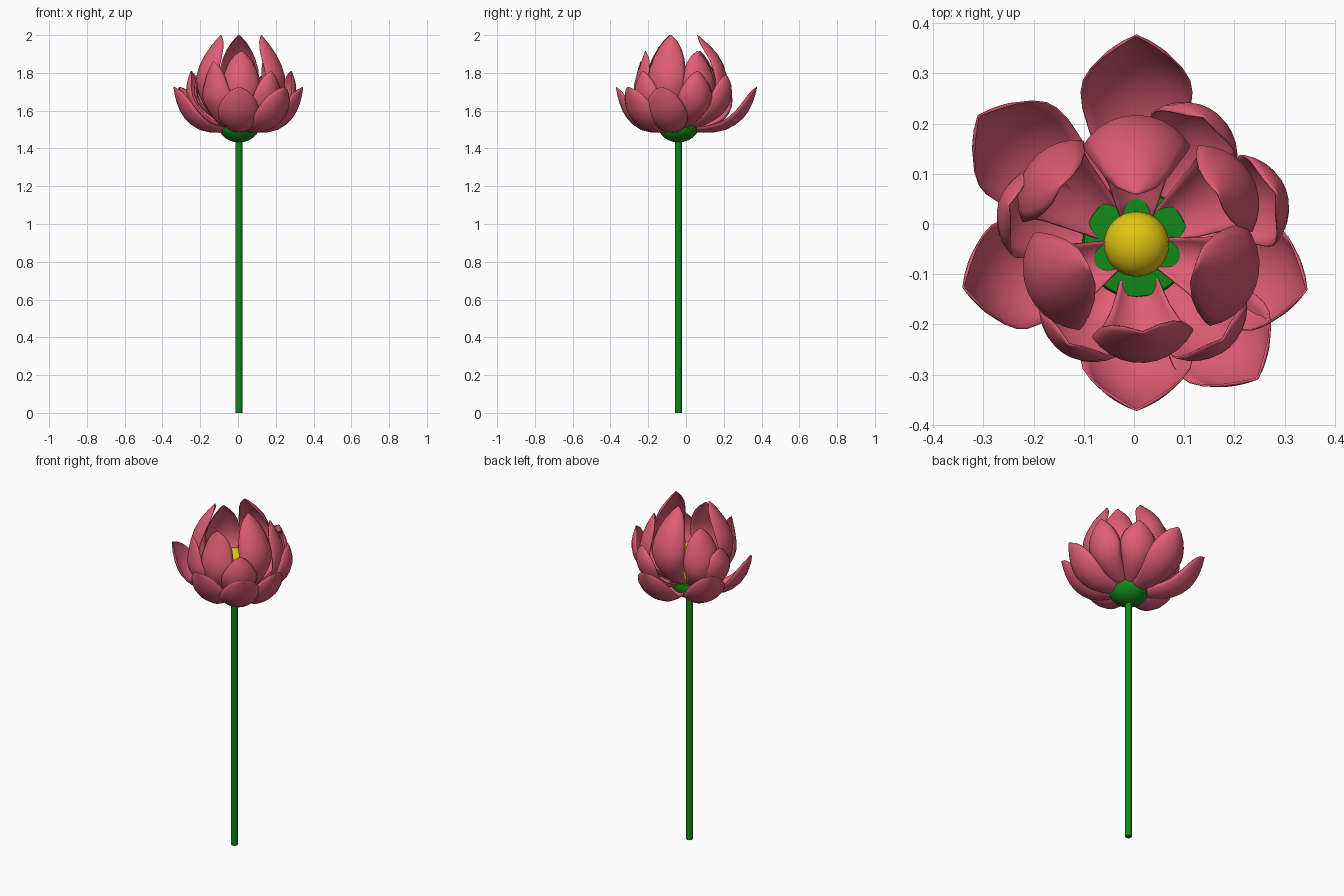
import bpy, bmesh
from math import sin, cos, pi, radians
from mathutils import Vector

if "Cube" in bpy.data.objects:
    bpy.data.objects.remove(bpy.data.objects["Cube"])

CX, CY = 0.005, -0.04   # flower axis


def material(name, rgb):
    m = bpy.data.materials.new(name)
    m.diffuse_color = (*rgb, 1)
    m.use_nodes = True
    m.node_tree.nodes["Principled BSDF"].inputs["Base Color"].default_value = m.diffuse_color
    return m


PINK = material("petal_pink", (0.74, 0.11, 0.18))
GREEN = material("stem_green", (0.006, 0.25, 0.01))
YELLOW = material("pod_yellow", (0.75, 0.56, 0.006))


def finish(name, bm, mat, angle=40):
    bmesh.ops.recalc_face_normals(bm, faces=bm.faces)
    me = bpy.data.meshes.new(name)
    bm.to_mesh(me)
    bm.free()
    ob = bpy.data.objects.new(name, me)
    bpy.context.collection.objects.link(ob)
    me.materials.append(mat)
    bpy.ops.object.select_all(action='DESELECT')
    ob.select_set(True)
    bpy.context.view_layer.objects.active = ob
    bpy.ops.object.shade_smooth_by_angle(angle=radians(angle))
    return ob


def lathe(name, profile, mat, sides=32):
    bm = bmesh.new()
    vs = [bm.verts.new((CX + r, CY, z)) for r, z in profile]
    edges = [bm.edges.new(p) for p in zip(vs, vs[1:])]
    bmesh.ops.spin(bm, geom=vs + edges, cent=(CX, CY, 0), axis=(0, 0, 1),
                   angle=2 * pi, steps=sides)
    bmesh.ops.remove_doubles(bm, verts=bm.verts, dist=1e-5)
    return finish(name, bm, mat)


def spline(pts, t):
    """Catmull-Rom curve through evenly spaced points."""
    n = len(pts) - 1
    i = min(int(t * n), n - 1)
    f = t * n - i
    p = [Vector(pts[max(0, min(n, i + k))]) for k in (-1, 0, 1, 2)]
    return 0.5 * (2 * p[1] + (p[2] - p[0]) * f
                  + (2 * p[0] - 5 * p[1] + 4 * p[2] - p[3]) * f * f
                  + (3 * p[1] - p[0] - 3 * p[2] + p[3]) * f ** 3)


# Half-width along the petal: narrow foot, broad middle, small cusp at the tip
WIDTHS = [(0, .2), (.1, .38), (.2, .56), (.3, .73), (.4, .87), (.5, .97), (.6, 1),
          (.7, .96), (.8, .82), (.88, .62), (.94, .36), (.97, .17), (1, .02)]


def petal(name, profile, angle, half_width, bend=60):
    """Cupped petal: profile is (radius, height) along its middle line."""
    bm = bmesh.new()
    a = radians(angle)
    out, side = Vector((cos(a), sin(a), 0)), Vector((-sin(a), cos(a), 0))
    rows, cols, b = [], 10, radians(bend)
    for t, w in WIDTHS:
        p = spline(profile, t)
        d = (spline(profile, min(1, t + .02)) - spline(profile, max(0, t - .02))).normalized()
        inward = out * -d.y + Vector((0, 0, d.x))
        base = Vector((CX, CY, p.y)) + out * p.x
        radius = half_width * w / sin(b)
        rows.append([bm.verts.new(base + side * radius * sin(b * s)
                                  + inward * radius * (1 - cos(b * s)))
                     for s in (2 * j / cols - 1 for j in range(cols + 1))])
    for r0, r1 in zip(rows, rows[1:]):
        for j in range(cols):
            bm.faces.new((r0[j], r0[j + 1], r1[j + 1], r1[j]))
    ob = finish(name, bm, PINK)
    sol = ob.modifiers.new("thickness", 'SOLIDIFY')
    sol.thickness, sol.offset = 0.004, 0
    return ob


# Stem, cup under the flower and seed pod in the middle
lathe("stem", [(0, 0), (.018, 0), (.018, 1.46), (0, 1.46)], GREEN, 12)
lathe("flower_cup", [(.108 * sin(k * pi / 12), 1.52 - .088 * cos(k * pi / 12))
                     for k in range(8)] + [(0, 1.55)], GREEN)
lathe("seed_pod", [(0, 1.53), (.045, 1.53), (.065, 1.69)]
      + [(.065 * cos(k * pi / 12), 1.69 + .055 * sin(k * pi / 12)) for k in range(1, 7)],
      YELLOW)

# Tall inner petals closing over the pod: angle, widest radius, tip radius
for i, (ang, r, tip) in enumerate([(90, .255, .10), (-19, .25, .125), (205, .235, .105)]):
    petal(f"inner_petal_{i + 1}", [(.03, 1.52), (.15, 1.57), (r - .02, 1.67), (r, 1.78),
                                   (r - .05, 1.9), (tip, 2.0)], ang, .105)

# Second ring, between the inner petals
for i, (ang, r, tip) in enumerate([(32, .265, .19), (143, .265, .19), (274, .235, .175)]):
    petal(f"second_petal_{i + 1}", [(.03, 1.51), (.14, 1.55), (r - .02, 1.63), (r, 1.73),
                                    (r - .03, 1.83), (tip, 1.915)], ang, .1)

# Third ring, half open: angle, widest radius, tip height
for i, (ang, r, top) in enumerate([(-124, .26, 1.86), (-48, .275, 1.81), (20, .315, 1.81),
                                   (163, .285, 1.81), (62, .305, 1.79)]):
    petal(f"third_petal_{i + 1}", [(.03, 1.5), (.14, 1.52), (r - .06, 1.575), (r - .01, 1.65),
                                   (r, 1.73), (r - .02, top)], ang, .095)

# Low outer petals, spread wide: angle, tip radius
for i, (ang, r) in enumerate([(90, .415), (141, .405), (194, .355), (270, .33),
                              (-48, .36), (-15, .35)]):
    petal(f"outer_petal_{i + 1}", [(.03, 1.5), (r * .32, 1.485), (r * .6, 1.5), (r * .82, 1.56),
                                   (r * .94, 1.64), (r, 1.725)], ang, .11, 52)
